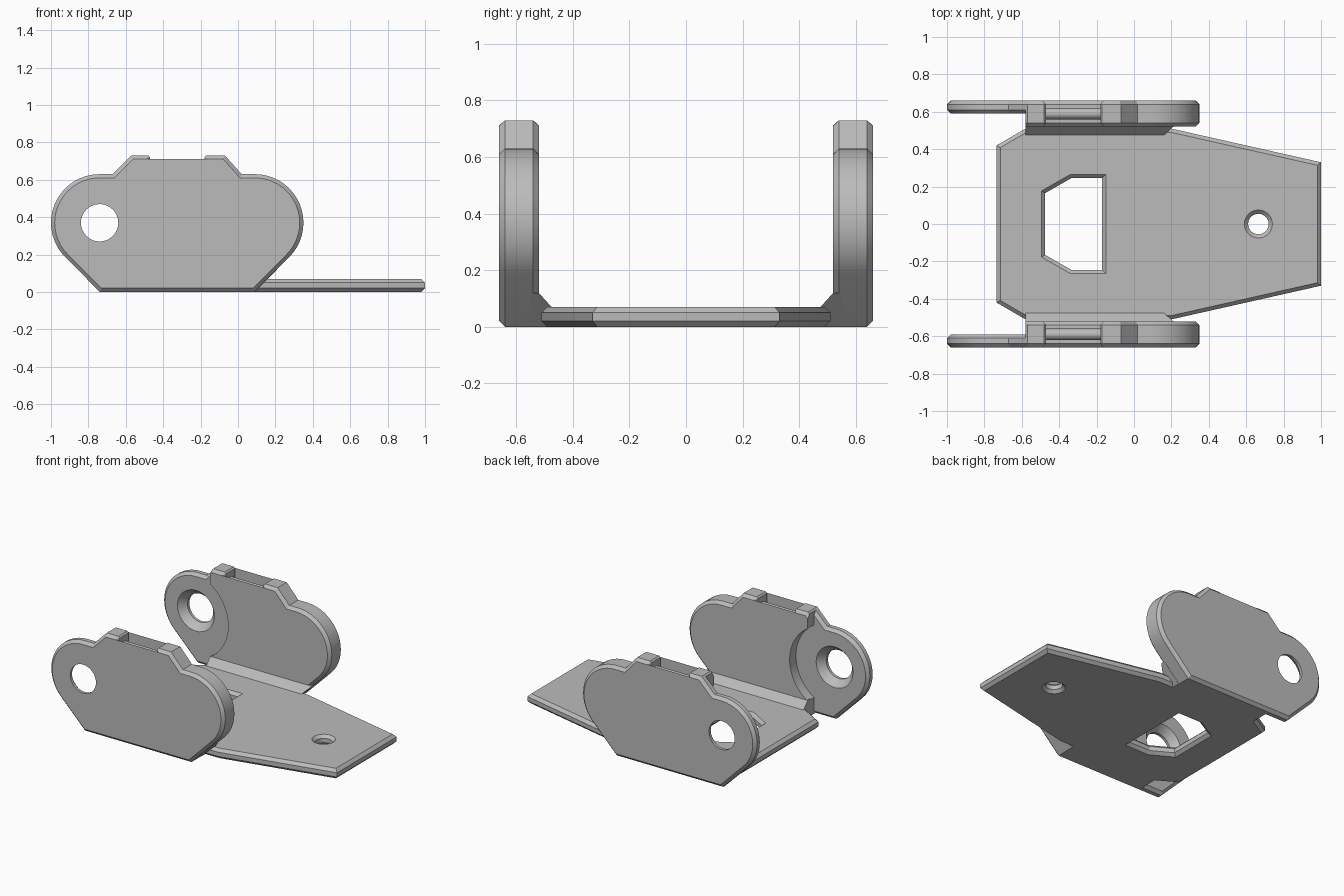
import bpy, bmesh
from math import sin, cos, radians, acos, degrees
from mathutils import Vector

if "Cube" in bpy.data.objects:
    bpy.data.objects.remove(bpy.data.objects["Cube"], do_unlink=True)

grey = bpy.data.materials.new("light_grey")
grey.use_nodes = True
colour = (0.5, 0.5, 0.5, 1)
grey.diffuse_color = colour
grey.node_tree.nodes["Principled BSDF"].inputs["Base Color"].default_value = colour

BEVEL = 0.02
parts = []


def arc(cx, cy, r, a, b, n):
    steps = [radians(a + (b - a) * i / n) for i in range(n + 1)]
    return [(cx + r * cos(t), cy + r * sin(t)) for t in steps]


def inset(points, d):
    """Mitred inset of a counter-clockwise outline."""
    result = []
    for i, p in enumerate(points):
        p = Vector(p)
        a = (p - Vector(points[i - 1])).normalized()
        b = (Vector(points[(i + 1) % len(points)]) - p).normalized()
        n1, n2 = Vector((-a.y, a.x)), Vector((-b.y, b.x))
        result.append(p + (n1 + n2) * d / (1 + n1.dot(n2)))
    return result


def make(name, bm):
    bmesh.ops.recalc_face_normals(bm, faces=bm.faces[:])
    mesh = bpy.data.meshes.new(name)
    bm.to_mesh(mesh)
    bm.free()
    mesh.materials.append(grey)
    ob = bpy.data.objects.new(name, mesh)
    bpy.context.collection.objects.link(ob)
    parts.append(ob)
    return ob


def prism(name, points, layers, place):
    """Stack insets of an outline; layers are (inset, height) pairs."""
    bm = bmesh.new()
    rings = [[bm.verts.new(place(p[0], p[1], h)) for p in inset(points, d)]
             for d, h in layers]
    for low, high in zip(rings, rings[1:]):
        for i in range(len(low)):
            bm.faces.new((low[i - 1], low[i], high[i], high[i - 1]))
    bm.faces.new(rings[0])
    bm.faces.new(rings[-1])
    return make(name, bm)


def bevelled(low, high):
    return [(BEVEL, low), (0, low + BEVEL), (0, high - BEVEL), (BEVEL, high)]


def flared(low, high, d=BEVEL):
    """Cutter layers for an opening chamfered on both faces."""
    return [(-2 * d, low - d), (0, low + d), (0, high - d), (-2 * d, high + d)]


def boolean(ob, cutter, operation="DIFFERENCE"):
    mod = ob.modifiers.new("cut", "BOOLEAN")
    mod.operation, mod.solver, mod.object = operation, "EXACT", cutter
    bpy.context.view_layer.update()
    graph = bpy.context.evaluated_depsgraph_get()
    mesh = bpy.data.meshes.new_from_object(ob.evaluated_get(graph))
    ob.modifiers.clear()
    ob.data = mesh
    mesh.materials.clear()
    mesh.materials.append(grey)


def discard(cutter):
    parts.remove(cutter)
    bpy.data.objects.remove(cutter, do_unlink=True)


def flat(x, y, h):
    return (x, y, h)


# Base plate with a six-sided window and a screw hole
half = [(0.2, 0.51), (-0.58, 0.51), (-0.735, 0.42)]
base_outline = [(1, -0.33), (1, 0.33)] + half + [(x, -y) for x, y in reversed(half)]
base = prism("base_plate", base_outline, bevelled(0, 0.07), flat)
window = [(-0.17, -0.245), (-0.17, 0.245), (-0.335, 0.245),
          (-0.475, 0.165), (-0.475, -0.165), (-0.335, -0.245)]
screw = arc(0.665, 0, 0.055, 0, 345, 23)
for shape in (window, screw):
    cutter = prism("cutter", shape, flared(0, 0.07), flat)
    boolean(base, cutter)
    discard(cutter)

# Side plate outline: rounded ends, angled feet, two posts and a notch
PIVOT, AXLE_Z, R = -0.74, 0.37, 0.26
outline = [(-0.738, 0), (0.088, 0)] + arc(0.09, AXLE_Z, R, -45, 90, 18)
outline += [(0.02, 0.63), (-0.07, 0.73), (-0.17, 0.73), (-0.18, 0.72), (-0.18, 0.565),
            (-0.47, 0.565), (-0.47, 0.72), (-0.48, 0.73), (-0.57, 0.73), (-0.67, 0.63)]
outline += arc(PIVOT, AXLE_Z, R, 90, 225, 18)

# Region where the plate is thinned around the pivot hole
RECESS = 0.3
sweep = degrees(acos((-0.58 - PIVOT) / RECESS))
recess = [(-1.3, -0.3), (-0.58, -0.3)]
recess += arc(PIVOT, AXLE_Z, RECESS, -sweep, sweep, 20) + [(-0.58, 1), (-1.3, 1)]
pivot_hole = arc(PIVOT, AXLE_Z, 0.1, 0, 348.75, 31)

for side, s in (("left", 1), ("right", -1)):
    # "left" is used for the +y plate, "right" for the -y plate
    word = "back" if s > 0 else "front"

    def upright(x, z, h, s=s):
        return (x, s * h, z)

    thick = prism(word + "_side_plate", outline, bevelled(0.52, 0.66), upright)
    thin = prism(word + "_pivot_plate", outline, bevelled(0.59, 0.66), upright)
    region = prism("cutter", recess, [(0, 0.4), (0, 0.8)], upright)
    boolean(thick, region)
    boolean(thin, region, "INTERSECT")
    discard(region)

    # Pivot hole, countersunk on the inner face
    hole = prism("cutter", pivot_hole,
                 [(-0.06, 0.57), (0, 0.64), (0, 0.7)], upright)
    boolean(thin, hole)
    discard(hole)

    # Pin across the notch
    pin = arc(0.59, 0.65, 0.03, 0, 337.5, 15)
    prism(word + "_pin", pin, [(0, -0.49), (0, -0.16)],
          lambda y, z, h, s=s: (h, s * y, z))

    # Sloped corner joining base and side plate
    corner = [(0.48, 0), (0.55, 0), (0.55, 0.12), (0.52, 0.12), (0.475, 0.07)]
    prism(word + "_corner", corner, [(0, 0), (0, 1)],
          lambda y, z, h, s=s: (0.09 + z if h else -0.58, s * y, z))

# Smooth the rounded walls and keep the chamfers crisp
bpy.ops.object.select_all(action="DESELECT")
for ob in parts:
    ob.select_set(True)
bpy.context.view_layer.objects.active = parts[0]
bpy.ops.object.shade_smooth_by_angle(angle=radians(25))
